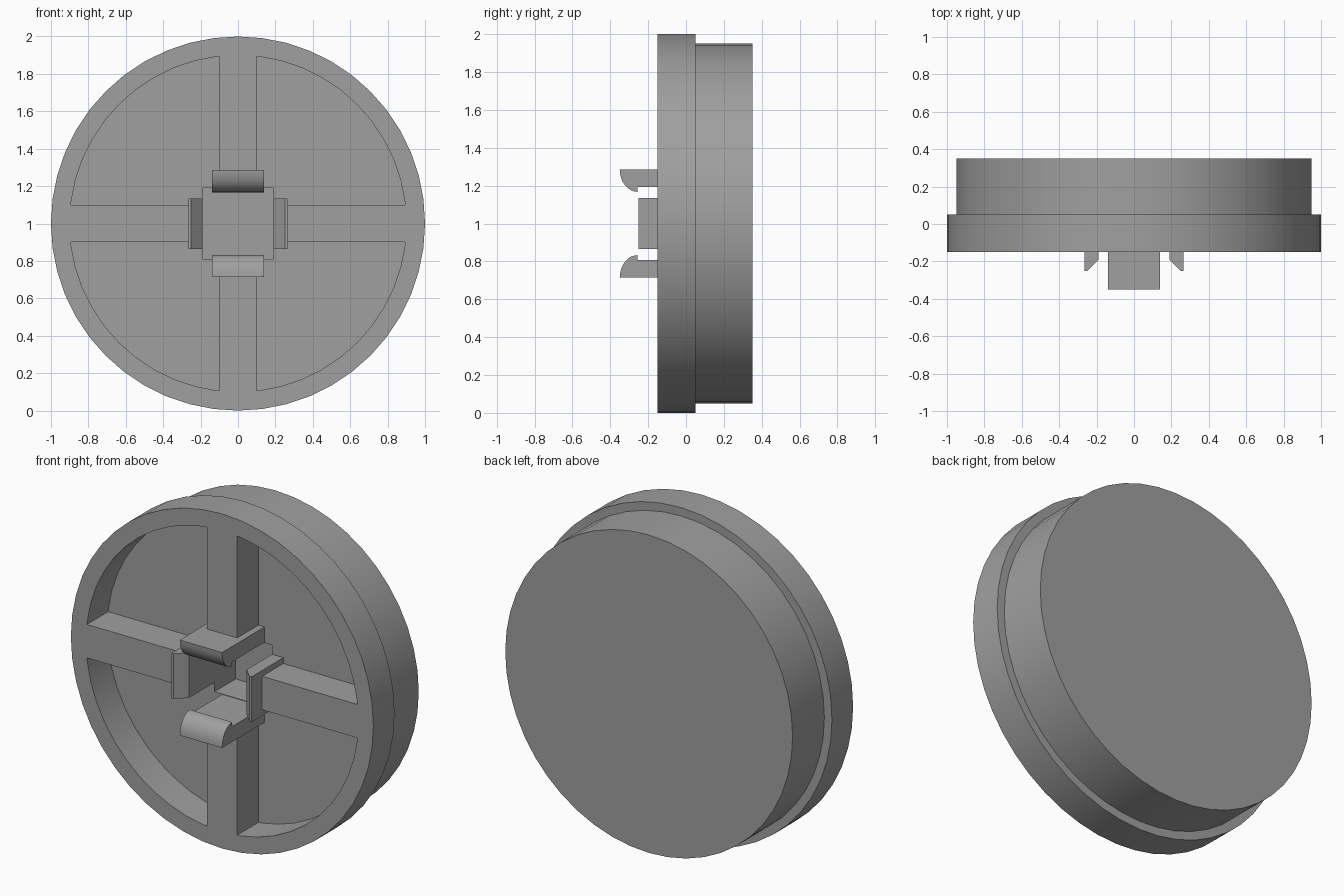
import bpy, bmesh, math
from mathutils import Vector

if "Cube" in bpy.data.objects:
    bpy.data.objects.remove(bpy.data.objects["Cube"])

grey = bpy.data.materials.new("plain grey")
grey.diffuse_color = (0.35, 0.35, 0.35, 1)
grey.use_nodes = True
grey.node_tree.nodes["Principled BSDF"].inputs["Base Color"].default_value = grey.diffuse_color
CZ = 1.0        # height of the wheel axis
FRONT, FLOOR = -0.15, 0.05


def finish(name, bm):
    bmesh.ops.recalc_face_normals(bm, faces=bm.faces)
    me = bpy.data.meshes.new(name)
    bm.to_mesh(me)
    bm.free()
    me.materials.append(grey)
    ob = bpy.data.objects.new(name, me)
    bpy.context.collection.objects.link(ob)
    ob.location.z = CZ
    return ob


def smooth(ob):
    bpy.ops.object.select_all(action='DESELECT')
    ob.select_set(True)
    bpy.context.view_layer.objects.active = ob
    bpy.ops.object.shade_smooth_by_angle(angle=math.radians(30))


def prism(name, profile, half, place):
    """Extrude a 2D profile from -half to +half; place(u, v, w) gives x, y, z."""
    bm = bmesh.new()
    ends = [[bm.verts.new(place(u, v, w)) for u, v in profile] for w in (-half, half)]
    bm.faces.new(ends[0])
    bm.faces.new(ends[1])
    n = len(profile)
    for i in range(n):
        j = (i + 1) % n
        bm.faces.new((ends[0][i], ends[0][j], ends[1][j], ends[1][i]))
    return finish(name, bm)


def rect(u0, u1, v0, v1):
    return [(u0, v0), (u1, v0), (u1, v1), (u0, v1)]


# Stepped disc with a shallow dish in front, turned from a radius/depth profile
SIDES = 48
profile = [(0.95, 0.35), (0.95, 0.05), (1, 0.05), (1, FRONT), (0.9, FRONT), (0.9, FLOOR)]
bm = bmesh.new()
rings = [[bm.verts.new((r * math.cos(math.tau * i / SIDES), y, r * math.sin(math.tau * i / SIDES)))
          for i in range(SIDES)] for r, y in profile]
for a, b in zip(rings, rings[1:]):
    for i in range(SIDES):
        j = (i + 1) % SIDES
        bm.faces.new((a[i], a[j], b[j], b[i]))
bm.faces.new(rings[0])
bm.faces.new(rings[-1])
body = finish("wheel_body", bm)

# Square socket sunk into the dish floor
cutter = prism("socket_cutter", rect(-0.19, 0.19, -0.3, 0.25), 0.19, lambda u, v, w: (u, v, w))
cutter.hide_render = True
mod = body.modifiers.new("socket", 'BOOLEAN')
mod.operation = 'DIFFERENCE'
mod.solver = 'EXACT'
mod.object = cutter
bpy.context.view_layer.objects.active = body
bpy.ops.object.modifier_apply(modifier=mod.name)
bpy.data.objects.remove(cutter)
smooth(body)

# Side clip with a sloping lead-in, profile in distance/depth
side_clip = [(0.19, FLOOR), (0.19, -0.19), (0.25, -0.25), (0.265, -0.25), (0.265, FLOOR)]

# Hooked clip with a rounded nose
arc = [math.radians(90 * k / 8) for k in range(9)]
hook_clip = [(0.285, FLOOR), (0.193, FLOOR), (0.193, -0.255)]
hook_clip += [(0.285 - 0.118 * math.cos(t), -0.255 - 0.095 * math.sin(t)) for t in arc]

for s, side, level in ((-1, "left", "lower"), (1, "right", "upper")):
    across = lambda u, v, w, s=s: (s * u, v, w)
    upright = lambda u, v, w, s=s: (w, v, s * u)
    prism(side + "_spoke", rect(0.265, 0.905, FRONT, FLOOR), 0.1, across)
    prism(level + "_spoke", rect(0.285, 0.905, FRONT, FLOOR), 0.1, upright)
    prism(side + "_clip", side_clip, 0.135, across)
    smooth(prism(level + "_hook_clip", hook_clip, 0.14, upright))
